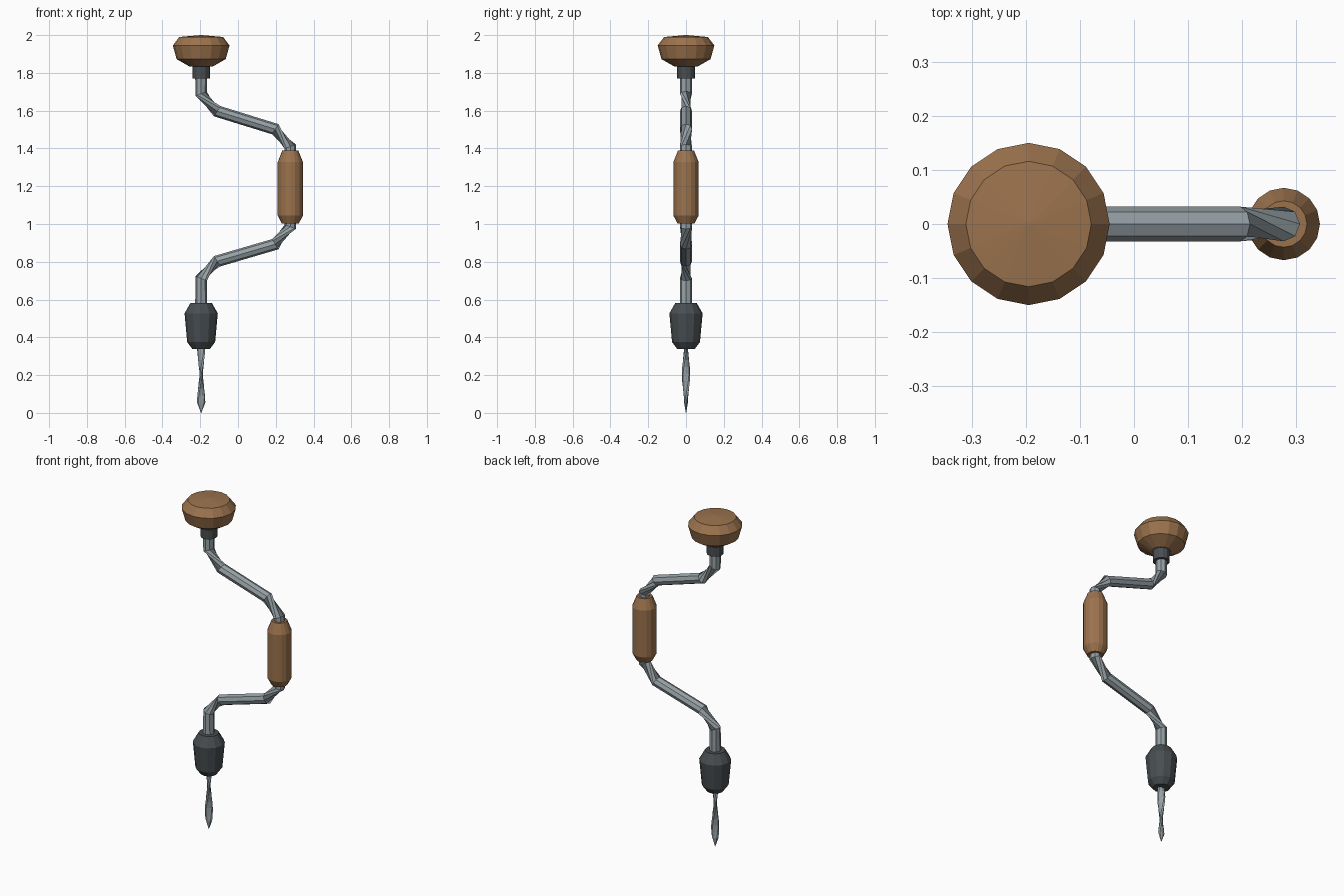
import bpy
from math import pi, cos, sin
from mathutils import Vector

if "Cube" in bpy.data.objects:
    bpy.data.objects.remove(bpy.data.objects["Cube"])

AXIS_X = -0.195   # drilling axis
CRANK_X = 0.277   # offset handle axis


def material(name, rgb):
    m = bpy.data.materials.new(name)
    m.diffuse_color = (*rgb, 1)
    m.use_nodes = True
    m.node_tree.nodes["Principled BSDF"].inputs["Base Color"].default_value = m.diffuse_color
    return m


WOOD = material("wood", (0.33, 0.17, 0.075))
STEEL = material("steel", (0.31, 0.36, 0.38))
DARK = material("dark_iron", (0.065, 0.075, 0.08))


def loft(name, rings, mat):
    """Skin a stack of equal rings and cap both ends."""
    n = len(rings[0])
    verts = [p for ring in rings for p in ring]
    faces = [(k * n + i, k * n + (i + 1) % n, (k + 1) * n + (i + 1) % n, (k + 1) * n + i)
             for k in range(len(rings) - 1) for i in range(n)]
    last = (len(rings) - 1) * n
    faces += [tuple(reversed(range(n))), tuple(range(last, last + n))]
    mesh = bpy.data.meshes.new(name)
    mesh.from_pydata(verts, [], faces)
    mesh.materials.append(mat)
    ob = bpy.data.objects.new(name, mesh)
    bpy.context.collection.objects.link(ob)
    return ob


def section(x, z, rx, ry, sides, turn=0):
    """Horizontal elliptical ring, turned about its centre."""
    ring = []
    for i in range(sides):
        a = 2 * pi * i / sides
        px, py = rx * cos(a), ry * sin(a)
        ring.append((x + px * cos(turn) - py * sin(turn), px * sin(turn) + py * cos(turn), z))
    return ring


def turned(name, x, profile, sides, mat):
    return loft(name, [section(x, z, r, r, sides) for r, z in profile], mat)


def tube(name, path, r, sides, mat):
    """Tube whose rings switch reference axis on steep runs, twisting at the bends."""
    pts = [Vector((x, 0, z)) for x, z in path]
    rings = []
    for i, p in enumerate(pts):
        a = (p - pts[i - 1]).normalized() if i else Vector()
        b = (pts[i + 1] - p).normalized() if i < len(pts) - 1 else Vector()
        t = (a + b).normalized()
        ref = Vector((0, -1, 0)) if abs(t.z) > 0.8 else Vector((0, 0, 1))
        u = t.cross(ref).normalized()
        v = t.cross(u)
        rings.append([p + r * (u * cos(2 * pi * k / sides) + v * sin(2 * pi * k / sides))
                      for k in range(sides)])
    return loft(name, rings, mat)


# Wooden head knob and its collar
turned("head_knob", AXIS_X, [(0.06, 1.833), (0.13, 1.873), (0.15, 1.945),
                             (0.116, 1.99), (0.004, 2.0)], 16, WOOD)
turned("head_collar", AXIS_X, [(0.047, 1.77), (0.047, 1.84)], 12, DARK)

# Cranked steel frame
tube("crank_frame", [(AXIS_X, 1.80), (AXIS_X, 1.69), (-0.11, 1.597), (0.197, 1.502),
                     (CRANK_X, 1.41), (CRANK_X, 0.985), (0.197, 0.893), (-0.11, 0.803),
                     (AXIS_X, 0.712), (AXIS_X, 0.55)], 0.032, 8, STEEL)

# Wooden crank handle
turned("crank_handle", CRANK_X, [(0.045, 1.003), (0.067, 1.045), (0.067, 1.327),
                                 (0.043, 1.388)], 16, WOOD)

# Chuck
turned("chuck", AXIS_X, [(0.047, 0.339), (0.074, 0.375), (0.088, 0.527),
                         (0.056, 0.583)], 12, DARK)

# Twisted flat drill bit with a pointed tip
bit = [section(AXIS_X, 0.0, 0.001, 0.001, 8, -pi)]
for k in range(9):
    z = 0.055 + 0.3 * k / 8
    bit.append(section(AXIS_X, z, 0.022, 0.010, 8, pi * (k / 8 - 1)))
loft("drill_bit", bit, STEEL)
